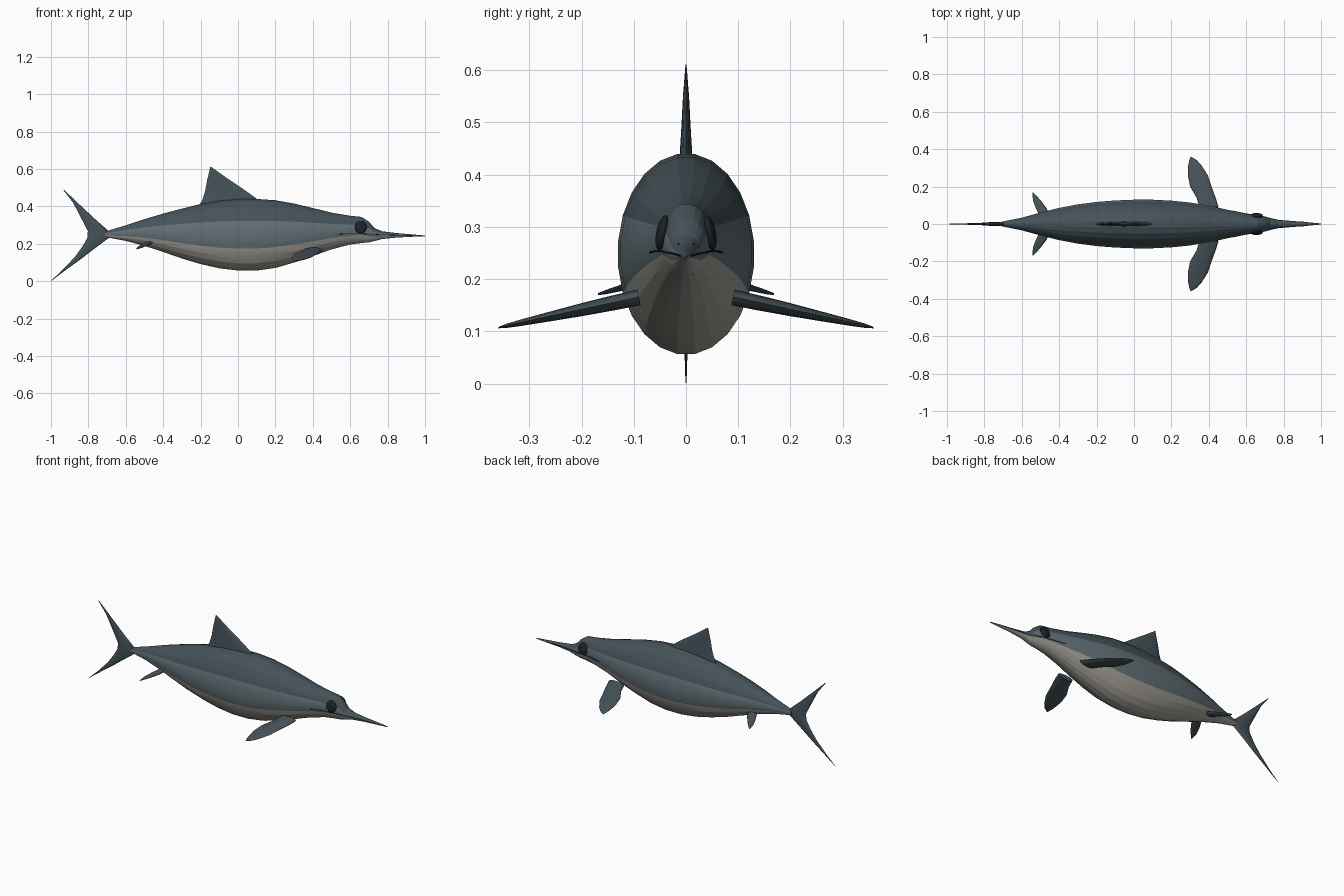
import bpy, bmesh, math
from mathutils import Vector

if "Cube" in bpy.data.objects:
    bpy.data.objects.remove(bpy.data.objects["Cube"])


def material(name, rgb):
    m = bpy.data.materials.new(name)
    m.diffuse_color = (*rgb, 1)
    m.use_nodes = True
    m.node_tree.nodes["Principled BSDF"].inputs["Base Color"].default_value = m.diffuse_color
    return m


BACK = material("slate_back", (0.06, 0.085, 0.10))
FLANK = material("slate_flank", (0.12, 0.16, 0.18))
BELLY = material("pale_belly", (0.36, 0.34, 0.30))
DARK = material("dark", (0.012, 0.016, 0.02))


def finish(ob, angle):
    bpy.ops.object.select_all(action='DESELECT')
    ob.select_set(True)
    bpy.context.view_layer.objects.active = ob
    bpy.ops.object.shade_smooth_by_angle(angle=math.radians(angle))


def loft(name, rings, mats, mat_of=lambda i: 0, angle=30):
    """Skin a list of equal-sized rings and cap both ends."""
    bm = bmesh.new()
    loops = [[bm.verts.new(p) for p in r] for r in rings]
    n = len(rings[0])
    for a, b in zip(loops, loops[1:]):
        for i in range(n):
            j = (i + 1) % n
            bm.faces.new((a[i], a[j], b[j], b[i])).material_index = mat_of(i)
    bm.faces.new(loops[0])
    bm.faces.new(loops[-1])
    bmesh.ops.recalc_face_normals(bm, faces=bm.faces)
    me = bpy.data.meshes.new(name)
    bm.to_mesh(me)
    bm.free()
    ob = bpy.data.objects.new(name, me)
    bpy.context.collection.objects.link(ob)
    for m in mats:
        me.materials.append(m)
    finish(ob, angle)
    return ob


def fin(name, stations, normal):
    """Lens-section fin from (leading point, trailing point, half thickness)."""
    rings = []
    for lead, trail, t in stations:
        lead, trail = Vector(lead), Vector(trail)
        mid, half = (lead + trail) / 2, (lead - trail) / 2
        rings.append([mid + half * math.cos(a) + Vector(normal) * t * math.sin(a)
                      for a in (k * math.tau / 12 for k in range(12))])
    return loft(name, rings, [BACK])


# Body: x, top z, bottom z, half width
BODY = [(-.71, .265, .235, .012), (-.6, .299, .215, .034), (-.5, .332, .188, .062),
        (-.4, .362, .155, .087), (-.3, .389, .120, .106), (-.2, .414, .090, .119),
        (-.1, .431, .067, .127), (0, .440, .055, .131), (.1, .441, .055, .131),
        (.2, .434, .069, .126), (.3, .416, .098, .116), (.4, .392, .133, .099),
        (.5, .367, .169, .077), (.6, .350, .195, .056), (.66, .344, .203, .047),
        (.70, .318, .207, .039), (.73, .284, .214, .030), (.77, .267, .225, .021),
        (.85, .257, .233, .014), (.93, .250, .237, .009), (.999, .244, .240, .003)]
N = 24


def section(x, zt, zb, w):
    c, h = (zt + zb) / 2, (zt - zb) / 2
    return [(x, w * math.cos(a), c + h * math.sin(a))
            for a in (math.tau * (k + .5) / N for k in range(N))]


def body_mat(i):
    s = math.sin(math.tau * (i + 1) / N)
    return 0 if s > .3 else 1 if s > -.3 else 2


loft("body", [section(*s) for s in BODY], [BACK, FLANK, BELLY], body_mat, 13)

# Dorsal fin
flat = lambda p: (p[0], 0, p[1])
fin("dorsal_fin", [(flat(a), flat(b), t) for a, b, t in [
    ((.13, .41), (-.22, .39), .014), ((.09, .448), (-.192, .43), .012),
    ((.02, .498), (-.176, .48), .009), ((-.065, .555), (-.165, .54), .006),
    ((-.144, .611), (-.148, .611), .001)]], (0, 1, 0))

# Tail fluke, upper tip to lower tip
fin("tail_fluke", [(flat(a), flat(b), t) for a, b, t in [
    ((-.931, .489), (-.934, .487), .001), ((-.85, .412), (-.882, .42), .004),
    ((-.77, .337), (-.835, .33), .007), ((-.685, .262), (-.803, .268), .011),
    ((-.69, .232), (-.805, .232), .011), ((-.775, .168), (-.832, .185), .007),
    ((-.84, .118), (-.872, .13), .005), ((-.92, .06), (-.933, .065), .003),
    ((-.999, .001), (-1, .002), .001)]], (0, 1, 0))


# Crest profile lookup, used by the mouth line
def half_width(x, z):
    for a, b in zip(BODY, BODY[1:]):
        if a[0] <= x <= b[0]:
            f = (x - a[0]) / (b[0] - a[0])
            zt, zb, w = (a[k] + (b[k] - a[k]) * f for k in (1, 2, 3))
            q = (z - (zt + zb) / 2) / ((zt - zb) / 2)
            return w * math.sqrt(max(0, 1 - q * q))


# Paired parts
PECTORAL = [(.452, .35, .09, .015), (.437, .335, .14, .014), (.415, .30, .20, .012),
            (.395, .288, .26, .009), (.36, .29, .315, .006), (.335, .296, .342, .004),
            (.308, .302, .359, .001)]
PELVIC = [(-.45, -.505, .045, .009), (-.468, -.525, .085, .007), (-.498, -.54, .125, .005),
          (-.525, -.543, .155, .003), (-.538, -.542, .168, .001)]
for s, side in ((-1, "right"), (1, "left")):
    fin("front_flipper_" + side,
        [((l, s * y, .166 - .215 * (y - .09)), (t, s * y, .164 - .215 * (y - .09)), h)
         for l, t, y, h in PECTORAL], (0, .2 * s, 1))
    fin("rear_flipper_" + side,
        [((l, s * y, .21 - .3 * (y - .045)), (t, s * y, .20 - .25 * (y - .045)), h)
         for l, t, y, h in PELVIC], (0, .28 * s, 1))

    # Eye
    bpy.ops.mesh.primitive_uv_sphere_add(segments=20, ring_count=12, radius=.034,
                                         location=(.655, s * .045, .289),
                                         rotation=(s * math.radians(12), 0, 0))
    eye = bpy.context.object
    eye.name = "eye_" + side
    eye.scale = (1, .35, 1)
    eye.data.materials.append(DARK)
    finish(eye, 30)

    # Nostril
    bpy.ops.mesh.primitive_uv_sphere_add(segments=8, ring_count=6, radius=.004,
                                         location=(.755, s * .014, .266))
    bpy.context.object.name = "nostril_" + side
    bpy.context.object.scale = (1.6, .7, .7)
    bpy.context.object.data.materials.append(DARK)

    # Mouth line hugging the jaw
    cu = bpy.data.curves.new("mouth_" + side, 'CURVE')
    cu.dimensions = '3D'
    cu.bevel_depth = .0018
    cu.bevel_resolution = 1
    sp = cu.splines.new('POLY')
    path = [(.53, .251), (.57, .253), (.62, .254), (.66, .253), (.70, .251),
            (.73, .250), (.77, .248), (.85, .246), (.93, .244)]
    sp.points.add(len(path) - 1)
    for p, (x, z) in zip(sp.points, path):
        p.co = (x, s * half_width(x, z), z, 1)
    mouth = bpy.data.objects.new("mouth_line_" + side, cu)
    bpy.context.collection.objects.link(mouth)
    cu.materials.append(DARK)
